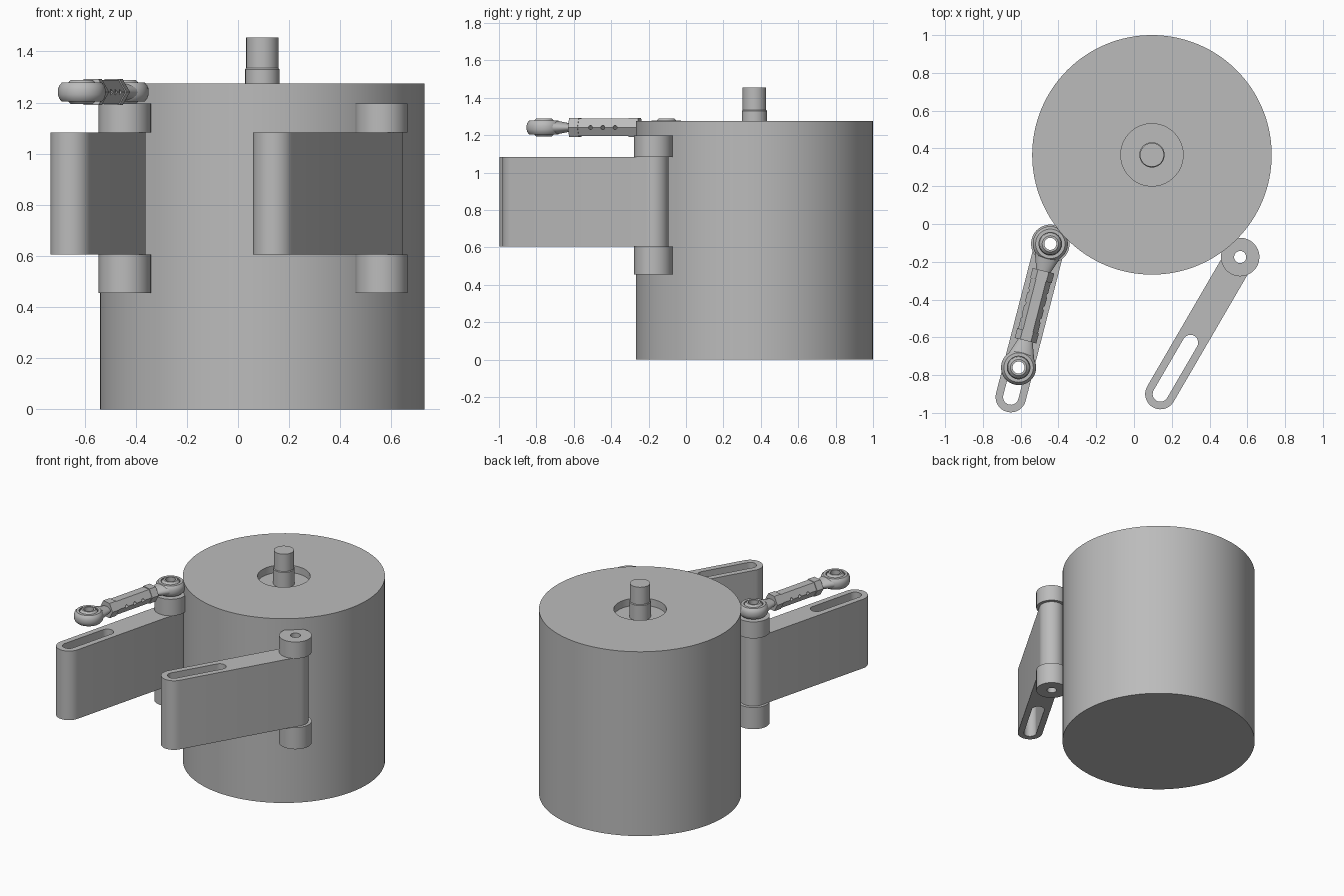
import bpy, bmesh, math
from mathutils import Matrix, Vector

cube = bpy.data.objects.get("Cube")
if cube:
    bpy.data.objects.remove(cube, do_unlink=True)

grey = bpy.data.materials.new("plain grey")
grey.use_nodes = True
colour = (0.5, 0.5, 0.5, 1)
grey.diffuse_color = colour
grey.node_tree.nodes["Principled BSDF"].inputs["Base Color"].default_value = colour


def add(name, mesh, matrix, smooth=True):
    obj = bpy.data.objects.new(name, mesh)
    bpy.context.collection.objects.link(obj)
    obj.matrix_world = matrix
    mesh.materials.clear()
    mesh.materials.append(grey)
    if smooth:
        bpy.ops.object.select_all(action='DESELECT')
        obj.select_set(True)
        bpy.context.view_layer.objects.active = obj
        bpy.ops.object.shade_smooth_by_angle(angle=math.radians(32))
    return obj


def finish(name, bm, matrix, smooth=True):
    bmesh.ops.recalc_face_normals(bm, faces=bm.faces)
    mesh = bpy.data.meshes.new(name)
    bm.to_mesh(mesh)
    bm.free()
    return add(name, mesh, matrix, smooth)


def lathe(name, profile, matrix, steps=64, closed=False):
    """Spin an (r, z) profile around the z axis."""
    bm = bmesh.new()
    verts = [bm.verts.new((r, 0, z)) for r, z in profile]
    pairs = list(zip(verts, verts[1:]))
    if closed:
        pairs.append((verts[-1], verts[0]))
    edges = [bm.edges.new(p) for p in pairs]
    bmesh.ops.spin(bm, geom=verts + edges, axis=(0, 0, 1), cent=(0, 0, 0),
                   angle=math.tau, steps=steps)
    bmesh.ops.remove_doubles(bm, verts=bm.verts, dist=1e-5)
    return finish(name, bm, matrix)


def capsule(x0, x1, r, n=20):
    """Rounded slot outline along x; a circle when x0 equals x1."""
    pts = []
    for cx, start in ((x1, -math.pi / 2), (x0, math.pi / 2)):
        for i in range(n + (x0 != x1)):
            a = start + math.pi * i / n
            pts.append((cx + r * math.cos(a), r * math.sin(a)))
    return pts


def plate(name, outlines, z0, z1, matrix):
    """Extrude a flat outline with holes from z0 to z1."""
    curve = bpy.data.curves.new(name, 'CURVE')
    curve.dimensions, curve.fill_mode = '2D', 'BOTH'
    curve.extrude = (z1 - z0) / 2
    for pts in outlines:
        spline = curve.splines.new('POLY')
        spline.points.add(len(pts) - 1)
        spline.use_cyclic_u = True
        for point, (x, y) in zip(spline.points, pts):
            point.co = (x, y, 0, 1)
    temp = bpy.data.objects.new(name, curve)
    bpy.context.collection.objects.link(temp)
    bpy.context.view_layer.update()
    graph = bpy.context.evaluated_depsgraph_get()
    mesh = bpy.data.meshes.new_from_object(temp.evaluated_get(graph))
    bpy.data.objects.remove(temp, do_unlink=True)
    bm = bmesh.new()
    bm.from_mesh(mesh)
    bmesh.ops.remove_doubles(bm, verts=bm.verts, dist=1e-5)
    return finish(name, bm, matrix @ Matrix.Translation((0, 0, (z0 + z1) / 2)))


def bar(name, x0, x1, r0, r1, sides, matrix, flatten=1):
    """Prism or cone running along local x."""
    bm = bmesh.new()
    bmesh.ops.create_cone(bm, cap_ends=True, segments=sides, radius1=r0, radius2=r1,
                          depth=x1 - x0, matrix=Matrix.Translation(((x0 + x1) / 2, 0, 0))
                          @ Matrix.Diagonal((1, 1, flatten, 1))
                          @ Matrix.Rotation(math.pi / 2, 4, 'Y'))
    return finish(name, bm, matrix, sides > 6)


def frame(start, end, z=0):
    d = Vector(end) - Vector(start)
    return Matrix.Translation((*start, z)) @ Matrix.Rotation(math.atan2(d.y, d.x), 4, 'Z')


# Drum with a recessed top and stepped shaft
centre = Matrix.Translation((0.095, 0.366, 0))
R, H, FLOOR = 0.634, 1.275, 1.225
lathe("drum", [(0, 0), (R, 0), (R, H), (0.165, H), (0.165, FLOOR), (0, FLOOR)], centre, 128)
lathe("shaft", [(0, FLOOR), (0.067, FLOOR), (0.067, 1.33), (0.063, 1.335),
                (0.063, 1.455), (0, 1.455)], centre, 48)

# Two slotted arms hinged between pairs of bosses
HOLE, LOW, HIGH = 0.032, 0.605, 1.083
pivots = {"left": ((0.562, -0.175), (0.14, -0.9)),
          "right": ((-0.443, -0.105), (-0.652, -0.916))}
for side, (start, end) in pivots.items():
    m = frame(start, end)
    length = (Vector(end) - Vector(start)).length
    hole = capsule(0, 0, HOLE)
    plate(side + "_arm", [capsule(0, length, 0.081), hole,
                          capsule(length - 0.315, length, 0.041)], LOW, HIGH, m)
    for label, z0, z1 in (("lower", 0.455, LOW), ("upper", HIGH, 1.197)):
        plate(f"{side}_{label}_boss", [capsule(0, 0, 0.102), hole], z0, z1, m)

# Adjustable link with a ball joint at each end
LINK = 0.676
link = frame((-0.443, -0.105), (-0.611, -0.76), 1.241)
for label, m in (("rear", link),
                 ("front", link @ Matrix.Translation((LINK, 0, 0)) @ Matrix.Rotation(math.pi, 4, 'Z'))):
    ring = [(0.06, -0.037), (0.078, -0.037), (0.088, -0.026), (0.093, -0.01),
            (0.093, 0.01), (0.088, 0.026), (0.078, 0.037), (0.06, 0.037)]
    lathe(label + "_joint_ring", ring, m, 48, closed=True)
    ball = [(HOLE, -0.047), (0.043, -0.047), (0.056, -0.033), (0.062, 0),
            (0.056, 0.033), (0.043, 0.047), (HOLE, 0.047)]
    lathe(label + "_joint_ball", ball, m, 48, closed=True)
    bar(label + "_neck", 0.066, 0.155, 0.068, 0.036, 32, m, 0.55)
    bar(label + "_nut", 0.147, 0.2, 0.059, 0.059, 6, m)

body = bar("link_body", 0.195, LINK - 0.195, 0.054, 0.054, 6, link)

# Inspection holes through the link body
bm = bmesh.new()
for x in (0.27, LINK / 2, LINK - 0.27):
    bmesh.ops.create_cone(bm, cap_ends=True, segments=20, radius1=0.011, radius2=0.011, depth=0.2,
                          matrix=Matrix.Translation((x, 0, 0)) @ Matrix.Rotation(math.pi / 2, 4, 'X'))
cutter = finish("hole_cutter", bm, link, False)
cutter.hide_render = True
cutter.hide_viewport = True
cut = body.modifiers.new("holes", 'BOOLEAN')
cut.operation, cut.object, cut.solver = 'DIFFERENCE', cutter, 'EXACT'
